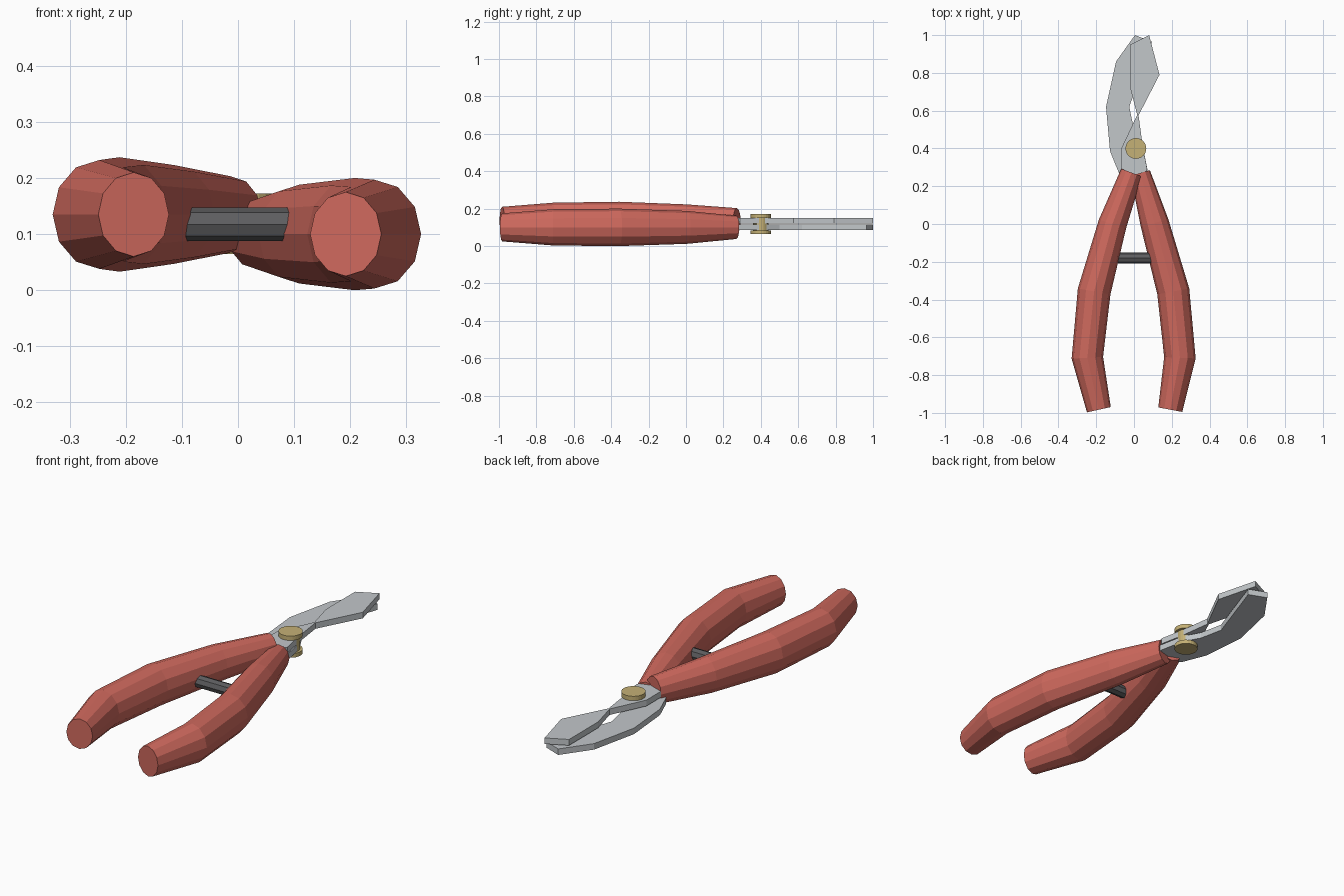
import bpy, bmesh, math
from mathutils import Vector

cube = bpy.data.objects.get("Cube")
if cube:
    bpy.data.objects.remove(cube)


def material(name, rgb):
    m = bpy.data.materials.new(name)
    m.use_nodes = True
    m.diffuse_color = (*rgb, 1)
    m.node_tree.nodes["Principled BSDF"].inputs["Base Color"].default_value = (*rgb, 1)
    return m


red = material("red_grip", (0.62, 0.14, 0.11))
steel = material("steel", (0.54, 0.57, 0.59))
brass = material("brass", (0.56, 0.44, 0.18))
dark = material("dark_metal", (0.11, 0.11, 0.115))


def finish(name, bm, mat):
    bmesh.ops.recalc_face_normals(bm, faces=bm.faces)
    mesh = bpy.data.meshes.new(name)
    bm.to_mesh(mesh)
    bm.free()
    mesh.materials.append(mat)
    obj = bpy.data.objects.new(name, mesh)
    bpy.context.collection.objects.link(obj)
    return obj


def skin(bm, rings):
    """Bridge consecutive rings and cap both ends."""
    n = len(rings[0])
    for a, b in zip(rings, rings[1:]):
        for i in range(n):
            j = (i + 1) % n
            bm.faces.new((a[i], a[j], b[j], b[i]))
    bm.faces.new(rings[0])
    bm.faces.new(rings[-1])


def grip(name, path, z, sides=12, squash=0.86):
    """Oval tube swept along (x, y, half height) stations."""
    bm = bmesh.new()
    pts = [Vector((x, y, z)) for x, y, _ in path]
    rings = []
    for k, (p, station) in enumerate(zip(pts, path)):
        dirs = [(b - a).normalized() for a, b in zip(pts, pts[1:])][max(k - 1, 0):k + 1]
        tangent = sum(dirs, Vector()).normalized()
        side = Vector((-tangent.y, tangent.x, 0))
        r = station[2]
        ring = []
        for i in range(sides):
            t = math.tau * i / sides
            ring.append(bm.verts.new(p + side * r * squash * math.cos(t)
                                     + Vector((0, 0, r * math.sin(t)))))
        rings.append(ring)
    skin(bm, rings)
    return finish(name, bm, red)


def plate(name, outline, z, thick=0.03):
    """Flat plate extruded from an outline, centred on height z."""
    bm = bmesh.new()
    rings = [[bm.verts.new((x, y, z + s * thick / 2)) for x, y in outline] for s in (-1, 1)]
    skin(bm, rings)
    return finish(name, bm, steel)


def lathe(name, profile, centre, sides, mat, along_x=False):
    """Revolved (radius, height) profile."""
    bm = bmesh.new()
    rings = []
    for r, h in profile:
        ring = []
        for i in range(sides):
            t = math.tau * i / sides
            u, v = r * math.cos(t), r * math.sin(t)
            ring.append(bm.verts.new(Vector(centre) + Vector((h, u, v) if along_x else (u, v, h))))
        rings.append(ring)
    skin(bm, rings)
    return finish(name, bm, mat)


HIGH, LOW = 0.135, 0.10

# Handles, one riding slightly above the other
grip("right_handle", [(-0.013, 0.272, 0.068), (-0.114, 0.0, 0.088), (-0.211, -0.357, 0.102),
                      (-0.247, -0.708, 0.097), (-0.186, -0.983, 0.075)], HIGH)
grip("left_handle", [(0.033, 0.27, 0.062), (0.109, 0.005, 0.088), (0.208, -0.357, 0.1),
                     (0.243, -0.708, 0.097), (0.192, -0.983, 0.075)], LOW)

# Upper jaw with a pinched neck, crossing to the left
plate("upper_jaw", [(-0.05, 0.2), (-0.065, 0.28), (-0.065, 0.405), (0.017, 0.578), (-0.02, 0.72),
                    (-0.02, 0.95), (0.08, 1.0), (0.135, 0.79), (0.024, 0.575), (0.045, 0.42),
                    (0.07, 0.29), (0.02, 0.2)], HIGH)

# Lower jaw with a hooked outer edge
plate("lower_jaw", [(0.0, 0.2), (-0.08, 0.27), (-0.127, 0.386), (-0.148, 0.62), (-0.095, 0.86),
                    (0.005, 1.0), (0.095, 0.965), (-0.025, 0.62), (0.0, 0.5), (0.045, 0.42),
                    (0.073, 0.28), (0.06, 0.2)], LOW)

# Pivot rivet with two flanged heads
lathe("pivot_rivet", [(0.055, -0.053), (0.055, -0.033), (0.042, -0.033),
                      (0.042, 0.033), (0.055, 0.033), (0.055, 0.055)],
      (0.01, 0.4, 0.1175), 24, brass)

# Return spring bar between the handles
lathe("spring_bar", [(0.03, -0.13), (0.03, 0.13)], (0, -0.18, 0.1175), 8, dark, along_x=True)
